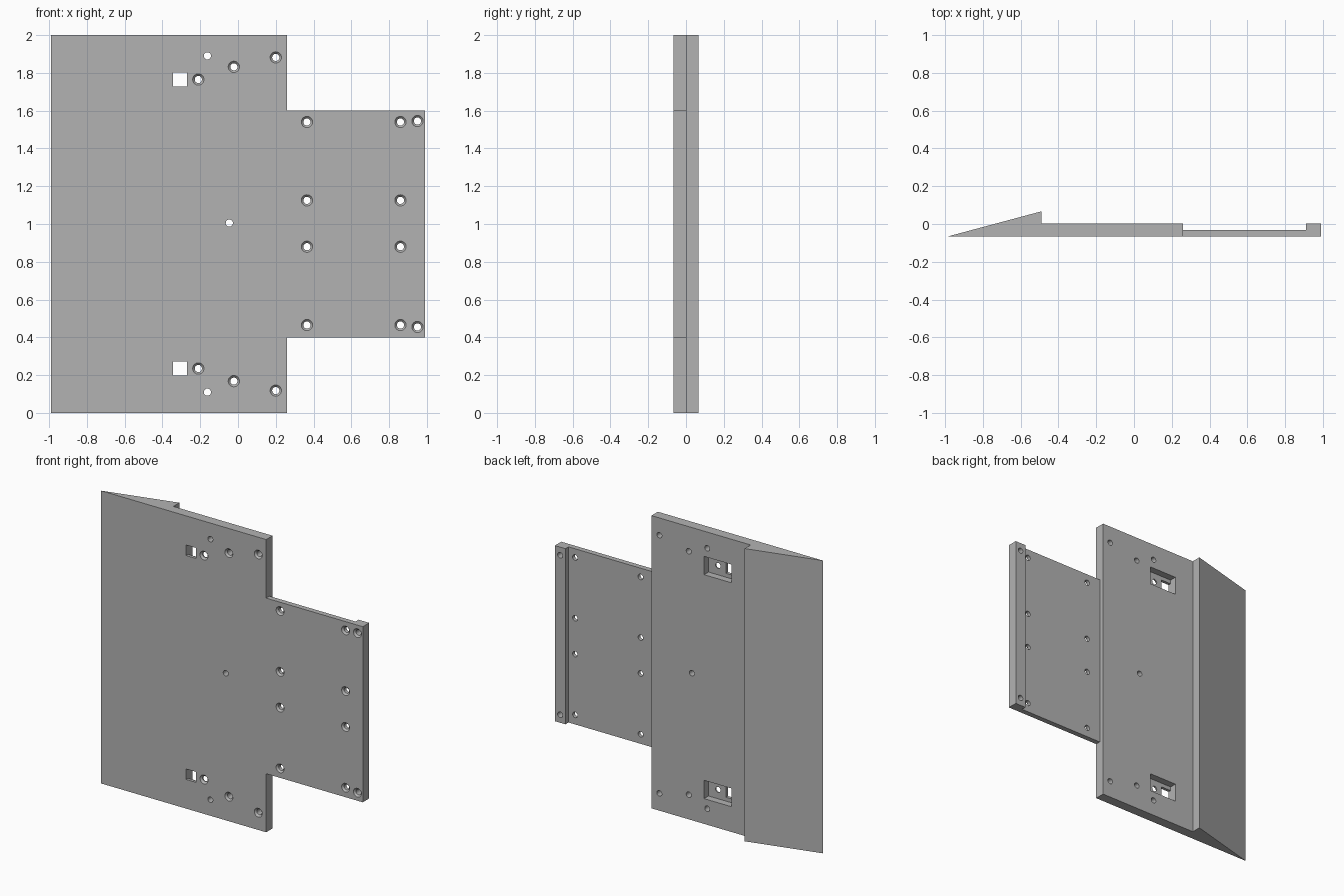
import bpy, bmesh, math
from mathutils import Matrix, Vector

cube = bpy.data.objects.get("Cube")
if cube:
    bpy.data.objects.remove(cube, do_unlink=True)

FRONT, BACK, PEAK = -0.067, 0.002, 0.067
TAB_BACK = -0.031

grey = bpy.data.materials.new("plain grey")
grey.use_nodes = True
grey.diffuse_color = (0.45, 0.45, 0.45, 1)
grey.node_tree.nodes["Principled BSDF"].inputs["Base Color"].default_value = (0.45, 0.45, 0.45, 1)


def make_object(name, bm):
    bmesh.ops.recalc_face_normals(bm, faces=bm.faces)
    mesh = bpy.data.meshes.new(name)
    bm.to_mesh(mesh)
    bm.free()
    mesh.materials.append(grey)
    obj = bpy.data.objects.new(name, mesh)
    bpy.context.collection.objects.link(obj)
    return obj


def add_box(bm, x, y, z):
    """Box given as (low, high) pairs per axis."""
    centre = Vector(sum(p) / 2 for p in (x, y, z))
    size = [p[1] - p[0] for p in (x, y, z)]
    bmesh.ops.create_cube(bm, size=1, matrix=Matrix.Translation(centre) @ Matrix.Diagonal((*size, 1)))


def add_hole(bm, x, z, rings, sides=32):
    """Round solid along y, from a list of (y, radius) rings."""
    loops = []
    for y, r in rings:
        angles = [2 * math.pi * i / sides for i in range(sides)]
        loops.append([bm.verts.new((x + r * math.cos(a), y, z + r * math.sin(a))) for a in angles])
    for low, high in zip(loops, loops[1:]):
        for i in range(sides):
            j = (i + 1) % sides
            bm.faces.new((low[i], low[j], high[j], high[i]))
    bm.faces.new(loops[0])
    bm.faces.new(loops[-1])


# Body: plate, wedge edge, thin tab and end lip in one profile
profile = [(-0.99, FRONT), (0.99, FRONT), (0.99, BACK), (0.91, BACK), (0.91, TAB_BACK),
           (0.26, TAB_BACK), (0.26, BACK), (-0.49, BACK), (-0.49, PEAK)]
bm = bmesh.new()
base = bm.faces.new([bm.verts.new((x, y, 0)) for x, y in profile])
raised = bmesh.ops.extrude_face_region(bm, geom=[base])["geom"]
bmesh.ops.translate(bm, vec=(0, 0, 2), verts=[v for v in raised if isinstance(v, bmesh.types.BMVert)])
body = make_object("mounting_plate", bm)

# Corner notches beside the tab
notches = bmesh.new()
for z in ((-0.1, 0.4), (1.6, 2.1)):
    add_box(notches, (0.26, 1.1), (-0.2, 0.2), z)

# Pockets in the back, with a square window through each floor
pockets, windows = bmesh.new(), bmesh.new()
for z in (0.235, 1.765):
    add_box(pockets, (-0.345, -0.138), (-0.046, 0.1), (z - 0.0625, z + 0.0625))
    add_box(windows, (-0.345, -0.27), (-0.2, 0.1), (z - 0.036, z + 0.036))

# Countersunk screw holes and plain pin holes
holes = bmesh.new()
screws = [(x, z) for x in (0.365, 0.86) for z in (0.465, 0.88, 1.125, 1.54)]
for x, offset in ((0.95, 0.545), (0.2, 0.882), (-0.022, 0.832), (-0.21, 0.765)):
    screws += [(x, 1 - offset), (x, 1 + offset)]
for x, z in screws:
    add_hole(holes, x, z, [(-0.1, 0.03), (FRONT, 0.03), (FRONT + 0.012, 0.019), (0.1, 0.019)])
for x, z in ((-0.162, 0.11), (-0.162, 1.89), (-0.046, 1.005)):
    add_hole(holes, x, z, [(-0.1, 0.019), (0.1, 0.019)])

# Cut everything out of the body
cutters = []
for name, bm in (("notch_cutter", notches), ("pocket_cutter", pockets),
                 ("window_cutter", windows), ("hole_cutter", holes)):
    cutter = make_object(name, bm)
    cutter.hide_render = True
    cutters.append(cutter)
    cut = body.modifiers.new(name, 'BOOLEAN')
    cut.operation = 'DIFFERENCE'
    cut.solver = 'EXACT'
    cut.object = cutter

bpy.context.view_layer.update()
evaluated = body.evaluated_get(bpy.context.evaluated_depsgraph_get())
result = bpy.data.meshes.new_from_object(evaluated)
body.modifiers.clear()
body.data = result
for cutter in cutters:
    bpy.data.objects.remove(cutter, do_unlink=True)

# Smooth hole walls, crisp edges
bpy.ops.object.select_all(action='DESELECT')
body.select_set(True)
bpy.context.view_layer.objects.active = body
bpy.ops.object.shade_smooth_by_angle(angle=math.radians(25))
